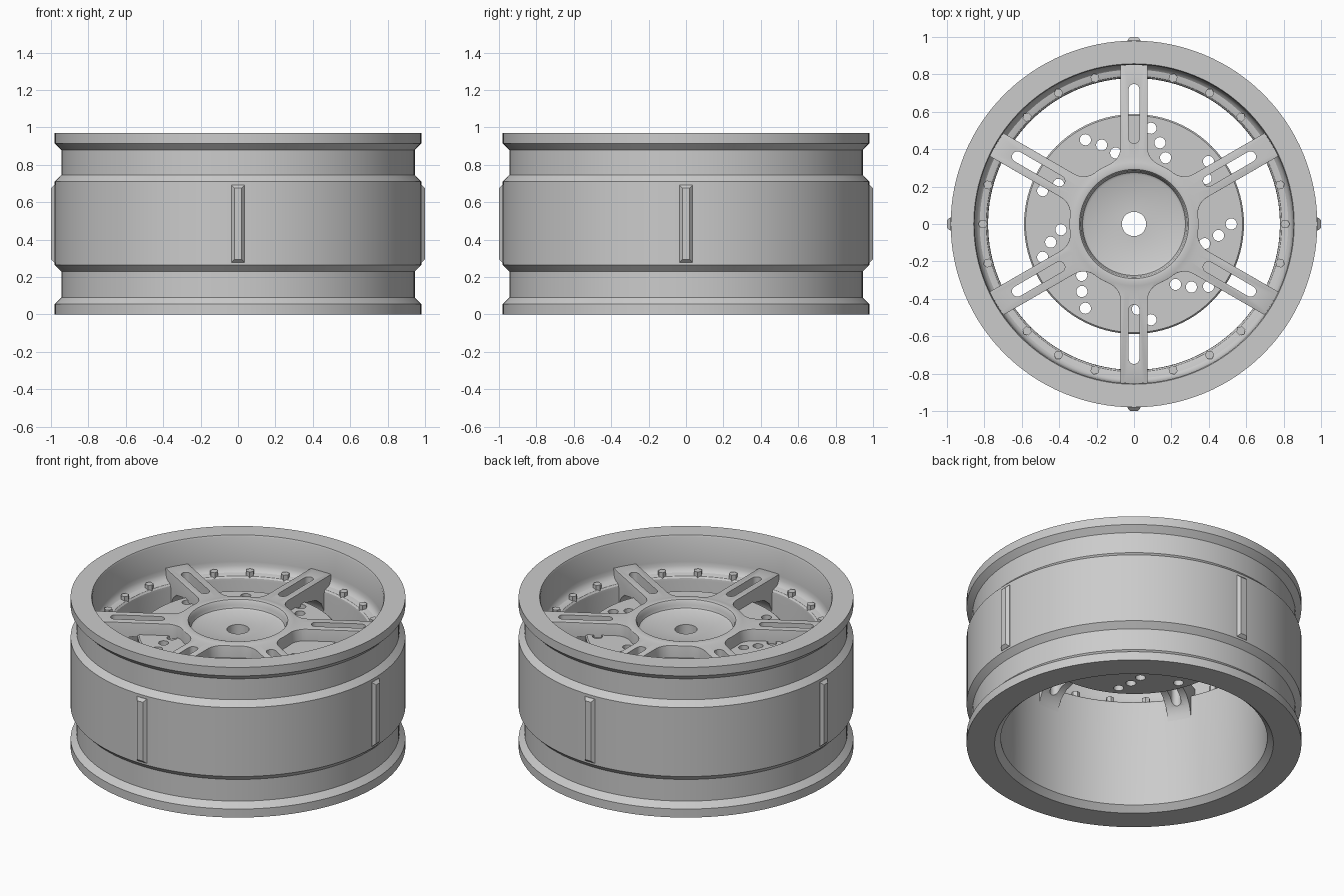
import bpy, bmesh
from math import sin, cos, pi, radians, sqrt
from mathutils import Matrix, Vector

if "Cube" in bpy.data.objects:
    bpy.data.objects.remove(bpy.data.objects["Cube"])


def new_object(name, bm):
    bmesh.ops.recalc_face_normals(bm, faces=bm.faces)
    me = bpy.data.meshes.new(name)
    bm.to_mesh(me)
    bm.free()
    ob = bpy.data.objects.new(name, me)
    bpy.context.collection.objects.link(ob)
    return ob


def select(ob):
    bpy.ops.object.select_all(action='DESELECT')
    ob.select_set(True)
    bpy.context.view_layer.objects.active = ob


def smooth(ob, angle=30):
    select(ob)
    bpy.ops.object.shade_smooth_by_angle(angle=radians(angle))


def lathe(name, profile, segs=96):
    """Revolve a closed (r, z) profile around z."""
    bm = bmesh.new()
    rings = [[bm.verts.new((r * cos(2 * pi * i / segs), r * sin(2 * pi * i / segs), z))
              for r, z in profile] for i in range(segs)]
    n = len(profile)
    for i in range(segs):
        a, b = rings[i], rings[(i + 1) % segs]
        for j in range(n):
            k = (j + 1) % n
            bm.faces.new((a[j], b[j], b[k], a[k]))
    return new_object(name, bm)


def prism(bm, pts, z0, z1):
    """Extrude a closed 2D outline from z0 to z1."""
    lo = [bm.verts.new((x, y, z0)) for x, y in pts]
    hi = [bm.verts.new((x, y, z1)) for x, y in pts]
    bm.faces.new(lo[::-1])
    bm.faces.new(hi)
    for i in range(len(pts)):
        j = (i + 1) % len(pts)
        bm.faces.new((lo[i], lo[j], hi[j], hi[i]))


def turn(pts, a):
    return [(x * cos(a) - y * sin(a), x * sin(a) + y * cos(a)) for x, y in pts]


def arc(cx, cy, r, a0, a1, n):
    return [(cx + r * cos(radians(a0 + (a1 - a0) * i / n)),
             cy + r * sin(radians(a0 + (a1 - a0) * i / n))) for i in range(n + 1)]


def boolean(ob, cutter, op):
    cutter.hide_render = True
    mod = ob.modifiers.new("cut", 'BOOLEAN')
    mod.operation, mod.object, mod.solver = op, cutter, 'EXACT'
    select(ob)
    bpy.ops.object.modifier_apply(modifier=mod.name)
    bpy.data.objects.remove(cutter)


# rim barrel with bead flanges, inner ledge and chamfered back opening
rim = lathe("rim_barrel", [
    (0.98, 0), (0.98, 0.055), (0.945, 0.09), (0.945, 0.23), (0.98, 0.265), (0.98, 0.71),
    (0.945, 0.745), (0.945, 0.88), (0.98, 0.915), (0.98, 0.97), (0.857, 0.97),
    (0.852, 0.96), (0.85, 0.80), (0.847, 0.775), (0.838, 0.753), (0.825, 0.742),
    (0.80, 0.738), (0.79, 0.735), (0.782, 0.725), (0.78, 0.71), (0.78, 0.035), (0.816, 0)], 128)
smooth(rim)

# raised chamfered ribs on the outside
bm = bmesh.new()
for k in range(4):
    rot = Matrix.Rotation(k * pi / 2, 4, 'Z')
    loops = [[bm.verts.new(rot @ Vector((r, sy * w, 0.485 + sz * h)))
              for sy, sz in ((-1, -1), (1, -1), (1, 1), (-1, 1))]
             for r, w, h in ((0.96, 0.036, 0.207), (0.982, 0.036, 0.207), (1.0, 0.02, 0.19))]
    bm.faces.new(loops[0])
    bm.faces.new(loops[2])
    for a, b in zip(loops, loops[1:]):
        for i in range(4):
            j = (i + 1) % 4
            bm.faces.new((a[i], a[j], b[j], b[i]))
new_object("outer_ribs", bm)

# six-spoke centre: filleted star outline trimmed by a revolved section
W, R, F = 0.072, 0.345, 0.10
fx = sqrt((R + F) ** 2 - (W + F) ** 2)
fa = 22.7
half = [(0.90, W)] + arc(fx, W + F, F, 270, 180 + fa, 8) + arc(0, 0, R, fa + 3.5, 30, 1)
mirrored = [(x, -y) for x, y in half[:-1]][::-1]
outline = []
for k in range(6):
    outline += turn(mirrored + half, radians(30 + 60 * k))
bm = bmesh.new()
prism(bm, outline, 0.45, 0.95)
spokes = new_object("spoke_centre", bm)
section = lathe("section_cutter", [
    (0.065, 0.76), (0.262, 0.76), (0.275, 0.768), (0.281, 0.785), (0.284, 0.805),
    (0.292, 0.817), (0.305, 0.82), (0.33, 0.815), (0.36, 0.81), (0.855, 0.81), (0.875, 0.80),
    (0.875, 0.56), (0.785, 0.56), (0.775, 0.61), (0.75, 0.66), (0.70, 0.70),
    (0.62, 0.72), (0.36, 0.72), (0.34, 0.70), (0.065, 0.70)])
boolean(spokes, section, 'INTERSECT')
# round over the upper outline edges only
bm = bmesh.new()
bm.from_mesh(spokes.data)
bmesh.ops.remove_doubles(bm, verts=bm.verts, dist=0.0005)
edges = [e for e in bm.edges if len(e.link_faces) == 2
         and e.calc_face_angle(0) > radians(60)
         and min(v.co.z for v in e.verts) > 0.795
         and min(v.co.xy.length for v in e.verts) > 0.335]
bmesh.ops.bevel(bm, geom=edges, offset=0.02, segments=3, profile=0.5,
                affect='EDGES', clamp_overlap=True)
bm.to_mesh(spokes.data)
bm.free()
# long slots through the spokes
bm = bmesh.new()
slot = arc(0.72, 0, 0.029, -90, 90, 8) + arc(0.46, 0, 0.029, 90, 270, 8)
for k in range(6):
    prism(bm, turn(slot, radians(30 + 60 * k)), 0.4, 1.0)
boolean(spokes, new_object("slot_cutter", bm), 'DIFFERENCE')
smooth(spokes, 35)

# brake disc with nine swept rows of three drilled holes
disc = lathe("brake_disc", [(0.35, 0.67), (0.58, 0.67), (0.588, 0.678), (0.588, 0.727),
                            (0.58, 0.735), (0.32, 0.735), (0.32, 0.705), (0.35, 0.705)])
bm = bmesh.new()
for k in range(9):
    for r, a in ((0.52, 0), (0.456, -7.7), (0.392, -15.5)):
        t = radians(40 * k + a)
        prism(bm, arc(r * cos(t), r * sin(t), 0.03, 0, 345, 15), 0.6, 0.8)
boolean(disc, new_object("hole_cutter", bm), 'DIFFERENCE')
smooth(disc)

# hexagonal bolts round the ledge, skipping the spoke positions
bm = bmesh.new()
for k in range(24):
    if k % 4 != 2:
        t = radians(15 * k)
        c = (0.808 * cos(t), 0.808 * sin(t))
        prism(bm, turn(arc(0.808, 0, 0.025, 0, 300, 5), t), 0.72, 0.765)
new_object("ledge_bolts", bm)
